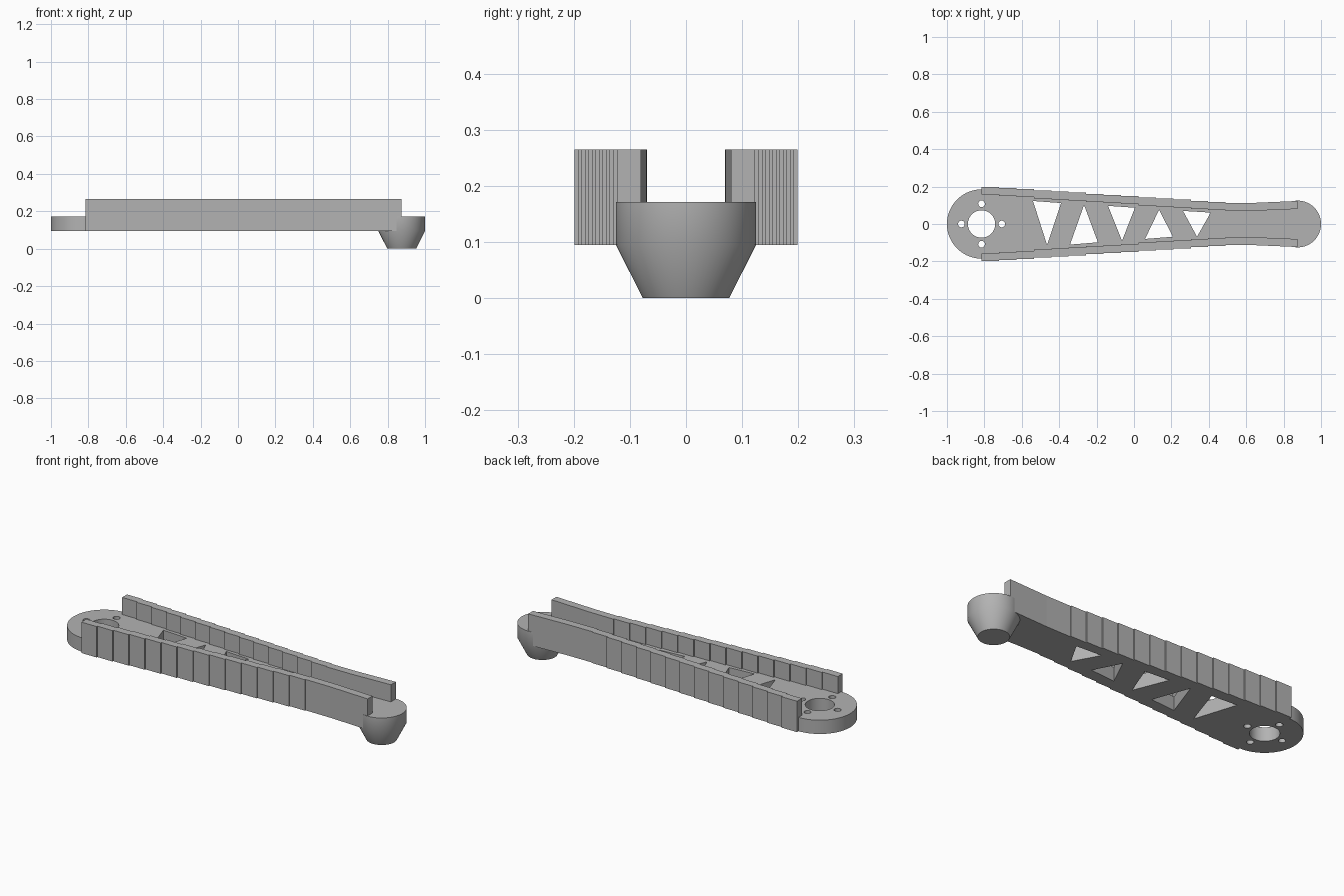
import bpy, bmesh
from math import sin, cos, pi, radians

cube = bpy.data.objects.get("Cube")
if cube:
    bpy.data.objects.remove(cube, do_unlink=True)

grey = bpy.data.materials.new("mid_grey")
grey.use_nodes = True
colour = (0.45, 0.45, 0.45, 1)
grey.diffuse_color = colour
grey.node_tree.nodes["Principled BSDF"].inputs["Base Color"].default_value = colour

BASE, DECK, TOP = 0.095, 0.171, 0.265      # underside, plate top, rail top
HUB_X, FOOT_X, BEND_X = -0.815, 0.875, 0.49
STEPS = 14


def make_object(name, bm):
    bmesh.ops.recalc_face_normals(bm, faces=bm.faces)
    mesh = bpy.data.meshes.new(name)
    bm.to_mesh(mesh)
    bm.free()
    mesh.materials.append(grey)
    obj = bpy.data.objects.new(name, mesh)
    bpy.context.collection.objects.link(obj)
    return obj


def add_prism(bm, outline, z0, z1):
    face = bm.faces.new([bm.verts.new((x, y, z0)) for x, y in outline])
    up = bmesh.ops.extrude_face_region(bm, geom=[face])["geom"]
    for v in up:
        if isinstance(v, bmesh.types.BMVert):
            v.co.z = z1


def arc(cx, cy, r, start, end, n):
    angles = [radians(start + (end - start) * i / n) for i in range(n + 1)]
    return [(cx + r * cos(a), cy + r * sin(a)) for a in angles]


def smooth(obj):
    bpy.ops.object.select_all(action='DESELECT')
    obj.select_set(True)
    bpy.context.view_layer.objects.active = obj
    bpy.ops.object.shade_smooth_by_angle(angle=radians(32))


# Base plate: round hub end tapering to the foot end
bm = bmesh.new()
outline = arc(HUB_X, 0, 0.185, 90, 270, 48)
outline += [(BEND_X, -0.09)] + arc(FOOT_X, 0, 0.115, -90, 90, 24) + [(BEND_X, 0.09)]
add_prism(bm, outline, BASE, DECK)
plate = make_object("base_plate", bm)

# Cutters: bearing hole, four screw holes, triangular lightening holes
holes = [arc(HUB_X, 0, 0.073, 0, 352.5, 47)]
for k in range(4):
    a = k * pi / 2
    holes.append(arc(HUB_X + 0.108 * cos(a), 0.108 * sin(a), 0.018, 0, 345, 23))
holes += [
    [(-0.54, 0.123), (-0.39, 0.112), (-0.465, -0.112)],
    [(-0.267, 0.102), (-0.342, -0.11), (-0.193, -0.098)],
    [(-0.139, 0.097), (0.005, 0.087), (-0.064, -0.09)],
    [(0.134, 0.076), (0.059, -0.08), (0.208, -0.068)],
    [(0.262, 0.07), (0.41, 0.061), (0.337, -0.068)],
]
bm = bmesh.new()
for hole in holes:
    add_prism(bm, hole, BASE - 0.05, DECK + 0.05)
cutter = make_object("hole_cutter", bm)
cut = plate.modifiers.new("holes", 'BOOLEAN')
cut.operation, cut.solver, cut.object = 'DIFFERENCE', 'EXACT', cutter
bpy.context.view_layer.objects.active = plate
bpy.ops.object.modifier_apply(modifier=cut.name)
bpy.data.objects.remove(cutter, do_unlink=True)
smooth(plate)

# Side rails: stepped taper, then a plain stretch flaring to the foot
outer = []
pitch = (BEND_X - HUB_X) / STEPS
for i in range(STEPS):
    y = 0.199 - 0.0063 * i
    outer += [(HUB_X + pitch * i, y), (HUB_X + pitch * (i + 1), y)]
outer += [(BEND_X, 0.112), (0.64, 0.113), (FOOT_X, 0.123)]
inner = [(x, y - 0.0425) for x, y in reversed(outer)]
for name, side in (("left_rail", 1), ("right_rail", -1)):
    bm = bmesh.new()
    add_prism(bm, [(x, y * side) for x, y in outer + inner], BASE, TOP)
    # names follow the model facing -y: these rails are its back and front
    make_object("back_rail" if side > 0 else "front_rail", bm)

# Foot: short cylinder over a tapered cone
bm = bmesh.new()
rings = []
for r, z in ((0.077, 0), (0.125, BASE), (0.125, DECK)):
    rings.append([bm.verts.new((x, y, z)) for x, y in arc(FOOT_X, 0, r, 0, 354.375, 63)])
n = len(rings[0])
for low, high in zip(rings, rings[1:]):
    for i in range(n):
        j = (i + 1) % n
        bm.faces.new((low[i], low[j], high[j], high[i]))
bm.faces.new(rings[0])
bm.faces.new(rings[-1])
smooth(make_object("foot", bm))
